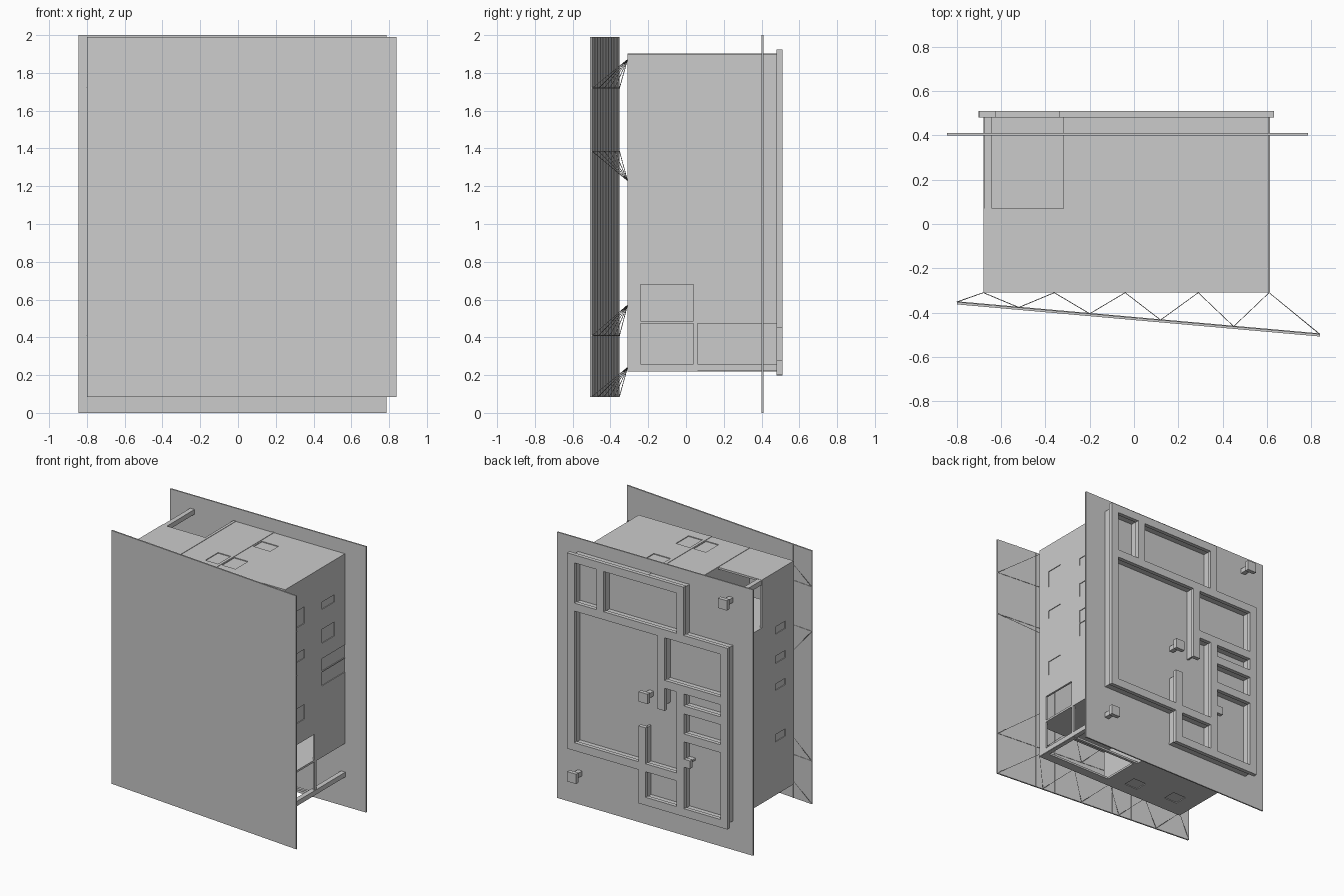
import bpy, bmesh
from mathutils import Vector

if "Cube" in bpy.data.objects:
    bpy.data.objects.remove(bpy.data.objects["Cube"])

TOP, BASE, FOOT = -0.31, 0.48, 0.51     # wall extent along y, and footing depth
T = 0.015                               # wall thickness
L, R, LO, HI = -0.6725, 0.6025, 0.2275, 1.8925   # centre lines of the outer walls


def add_box(bm, b):
    x0, x1, y0, y1, z0, z1 = b
    v = [bm.verts.new((x, y, z)) for x in (x0, x1) for y in (y0, y1) for z in (z0, z1)]
    for f in ((0, 1, 3, 2), (4, 6, 7, 5), (0, 4, 5, 1), (2, 3, 7, 6), (0, 2, 6, 4), (1, 5, 7, 3)):
        bm.faces.new([v[i] for i in f])


def boxes(name, items):
    bm = bmesh.new()
    for b in items:
        add_box(bm, b)
    bmesh.ops.recalc_face_normals(bm, faces=bm.faces)
    me = bpy.data.meshes.new(name)
    bm.to_mesh(me)
    bm.free()
    ob = bpy.data.objects.new(name, me)
    bpy.context.collection.objects.link(ob)
    return ob


def cut(ob, items):
    cutter = boxes("cutter", items)
    m = ob.modifiers.new("openings", 'BOOLEAN')
    m.operation, m.solver, m.object = 'DIFFERENCE', 'EXACT', cutter
    bpy.context.view_layer.update()
    dg = bpy.context.evaluated_depsgraph_get()
    ob.data = bpy.data.meshes.new_from_object(ob.evaluated_get(dg))
    ob.modifiers.clear()
    bpy.data.objects.remove(cutter)


def outer_wall(name, axis, pos, a0, a1, voids, windows):
    """axis 'x': wall at constant x running in z; axis 'z': constant z running in x."""
    def to_box(y0, y1, s0, s1, half):
        if axis == 'x':
            return (pos - half, pos + half, y0, y1, s0, s1)
        return (s0, s1, y0, y1, pos - half, pos + half)
    wall = boxes(name, [to_box(TOP, BASE, a0, a1, T / 2)])
    cut(wall, [to_box(*w, 0.05) for w in voids + windows])
    if windows:
        boxes(name + "_panes", [to_box(*w, 0.002) for w in windows])


# Ground slab standing upright
boxes("slab", [(-0.845, 0.785, 0.40, 0.41, 0, 2)])

# Outer walls: voids are porch openings, windows carry panes (y0, y1, s0, s1)
outer_wall("right_wall", 'x', R, 0.22, 1.9,
           [(0.06, 0.6, 0.1, 0.473), (-0.24, 0.04, 0.255, 0.68)],
           [(0.13, 0.275, 1.585, 1.64), (0.13, 0.275, 1.33, 1.435),
            (0.13, 0.40, 1.12, 1.215), (0.13, 0.40, 1.01, 1.112),
            (-0.21, -0.08, 1.56, 1.685), (-0.21, -0.08, 1.30, 1.365),
            (-0.21, -0.08, 0.84, 0.95)])
outer_wall("left_wall", 'x', L, 0.22, 1.9, [(0.07, 0.6, 1.54, 2.0)],
           [(-0.21, -0.09, z, z + 0.055) for z in (1.43, 1.21, 1.0, 0.62)])
outer_wall("top_wall", 'z', HI, L + T / 2, R - T / 2, [(0.07, 0.6, -0.8, -0.318)],
           [(-0.23, -0.08, -0.11, -0.005), (-0.23, -0.08, 0.025, 0.14), (0.14, 0.24, 0.03, 0.17)])
outer_wall("bottom_wall", 'z', LO, L + T / 2, R - T / 2,
           [(0.06, 0.6, 0.02, 0.8), (-0.24, 0.04, 0.04, 0.58)],
           [(-0.22, -0.12, -0.21, -0.10), (-0.19, -0.09, -0.55, -0.44)])

# Inner walls as centre lines (x0, x1, z0, z1)
inner = [
    (L, R, 1.53, 1.53), (-0.3075, -0.3075, 1.53, HI), (0.358, 0.358, 1.53, HI),
    (-0.15, -0.15, 0.98, 1.53), (L, -0.15, 1.15, 1.15),
    (-0.31, -0.31, 0.55, 1.15), (-0.31, -0.31, LO, 0.55),
    (L, -0.31, 1.0, 1.0), (L, -0.31, 0.79, 0.79),
    (0.01, 0.01, LO, 0.75), (-0.31, R, 0.48, 0.48), (-0.36, -0.31, 0.60, 0.60),
]
h = T / 2
boxes("inner_walls", [(a - h, b + h, TOP, BASE, c - h, d + h) for a, b, c, d in inner])

# Wide footings along every grounded wall line
f = 0.03
grounded = inner + [(R, R, 0.48, HI), (L, L, LO, 1.53), (-0.3075, R, HI, HI), (L, 0.01, LO, LO)]
boxes("footings", [(a - f, b + f, BASE, FOOT, c - f, d + f) for a, b, c, d in grounded])

# Piers at the top wall
boxes("piers", [(x - 0.01, x + 0.01, TOP, BASE, 1.885, 1.903) for x in (-0.3075, 0.01)])

# Posts with square pads
posts = [(-0.66, 1.88), (0.595, 0.24), (0.0, 1.0)]
boxes("posts", [(x - .018, x + .018, TOP, BASE, z - .018, z + .018) for x, z in posts])
boxes("post_pads", [(x - .037, x + .037, BASE, FOOT, z - .037, z + .037) for x, z in posts])


# Sloping roof sheet, with seams on its inner side
def roof_y(x):
    return -0.352 - 0.145 * (x + 0.8) / 1.64


def roof_strip(bm, x0, x1, y_off0, y_off1, z0, z1):
    base = len(bm.verts)
    add_box(bm, (x0, x1, y_off0, y_off1, z0, z1))
    bm.verts.ensure_lookup_table()
    for v in bm.verts[base:]:
        v.co.y += roof_y(v.co.x)


bm = bmesh.new()
roof_strip(bm, -0.80, 0.84, -0.011, 0, 0.085, 1.99)
for i in range(1, 10):
    x = -0.80 + 0.164 * i
    roof_strip(bm, x - 0.002, x + 0.002, -0.001, 0.003, 0.085, 1.99)
for z in (1.72, 1.385, 0.41):
    roof_strip(bm, -0.80, 0.84, -0.001, 0.003, z - 0.002, z + 0.002)
bmesh.ops.recalc_face_normals(bm, faces=bm.faces)
me = bpy.data.meshes.new("roof")
bm.to_mesh(me)
bm.free()
bpy.context.collection.objects.link(bpy.data.objects.new("roof", me))

# Thin zigzag struts carrying the roof
cu = bpy.data.curves.new("roof_struts", 'CURVE')
cu.dimensions = '3D'
cu.bevel_depth, cu.bevel_resolution = 0.002, 0
wall_x = [-0.68, -0.36, -0.04, 0.29, 0.61]
roof_x = [-0.80, -0.52, -0.20, 0.12, 0.45, 0.838]
for wz, rz in ((1.87, 1.72), (1.23, 1.385), (0.57, 0.41), (0.24, 0.088)):
    path = []
    for i, x in enumerate(roof_x):
        path.append(Vector((x, roof_y(x), rz)))
        if i < len(wall_x):
            path.append(Vector((wall_x[i], TOP, wz)))
    sp = cu.splines.new('POLY')
    sp.points.add(len(path) - 1)
    for p, co in zip(sp.points, path):
        p.co = (*co, 1)
bpy.context.collection.objects.link(bpy.data.objects.new("roof_struts", cu))
